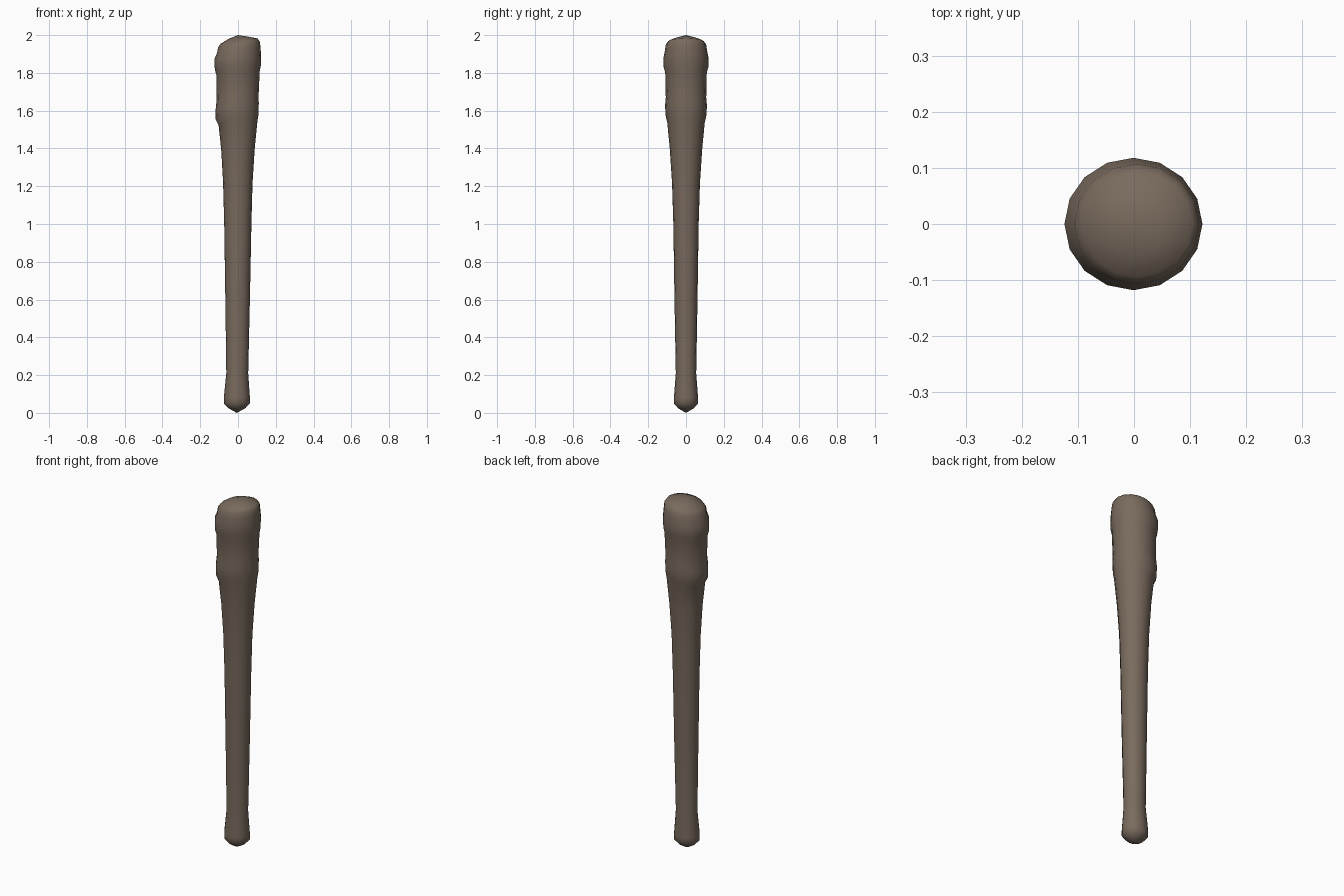
import bpy, bmesh
from math import cos, sin, tau

old = bpy.data.objects.get("Cube")
if old:
    bpy.data.objects.remove(old)

SIDES = 16

# Worn wood
wood = bpy.data.materials.new("worn brown wood")
wood.use_nodes = True
color = (0.19, 0.145, 0.11, 1)
wood.diffuse_color = color
shader = next(n for n in wood.node_tree.nodes if n.type == 'BSDF_PRINCIPLED')
shader.inputs["Base Color"].default_value = color
shader.inputs["Roughness"].default_value = 0.8

# Profile rings: height, radius in x, radius in y, x shift, rise towards +x
RINGS = [
    (0.025, 0.045, 0.042, -0.006, 0),
    (0.05, 0.069, 0.064, -0.006, 0),
    (0.08, 0.069, 0.064, -0.006, 0),
    (0.21, 0.058, 0.054, -0.004, 0),
    (0.60, 0.065, 0.061, -0.002, 0),
    (1.00, 0.072, 0.067, -0.001, 0),
    (1.22, 0.078, 0.074, -0.001, 0),
    (1.40, 0.089, 0.086, 0, 0.005),
    (1.535, 0.103, 0.099, 0, 0.01),
    (1.57, 0.114, 0.107, -0.005, 0.015),
    (1.625, 0.114, 0.111, -0.004, 0.015),
    (1.67, 0.111, 0.107, -0.002, 0.01),
    (1.80, 0.115, 0.110, 0, 0.01),
    (1.83, 0.122, 0.118, -0.001, 0.01),
    (1.885, 0.123, 0.118, -0.001, 0.01),
    (1.92, 0.115, 0.111, 0.004, 0.015),
    (1.95, 0.111, 0.107, 0.005, 0.015),
    (1.968, 0.098, 0.094, 0.006, 0.014),
    (1.985, 0.055, 0.055, 0.003, 0.006),
]

# Club: one lathed skin closed by a point at each end
bm = bmesh.new()
rings = []
for z, rx, ry, shift, rise in RINGS:
    angles = [tau * i / SIDES for i in range(SIDES)]
    rings.append([bm.verts.new((shift + rx * cos(a), ry * sin(a), z + rise * cos(a)))
                  for a in angles])
butt = bm.verts.new((-0.006, 0, 0))
tip = bm.verts.new((0, 0, 2))

for i in range(SIDES):
    j = (i + 1) % SIDES
    bm.faces.new((butt, rings[0][j], rings[0][i]))
    bm.faces.new((tip, rings[-1][i], rings[-1][j]))
    for low, high in zip(rings, rings[1:]):
        bm.faces.new((low[i], low[j], high[j], high[i]))
for face in bm.faces:
    face.smooth = True
bmesh.ops.recalc_face_normals(bm, faces=bm.faces)

mesh = bpy.data.meshes.new("club")
bm.to_mesh(mesh)
bm.free()
mesh.materials.append(wood)
club = bpy.data.objects.new("club", mesh)
bpy.context.collection.objects.link(club)
